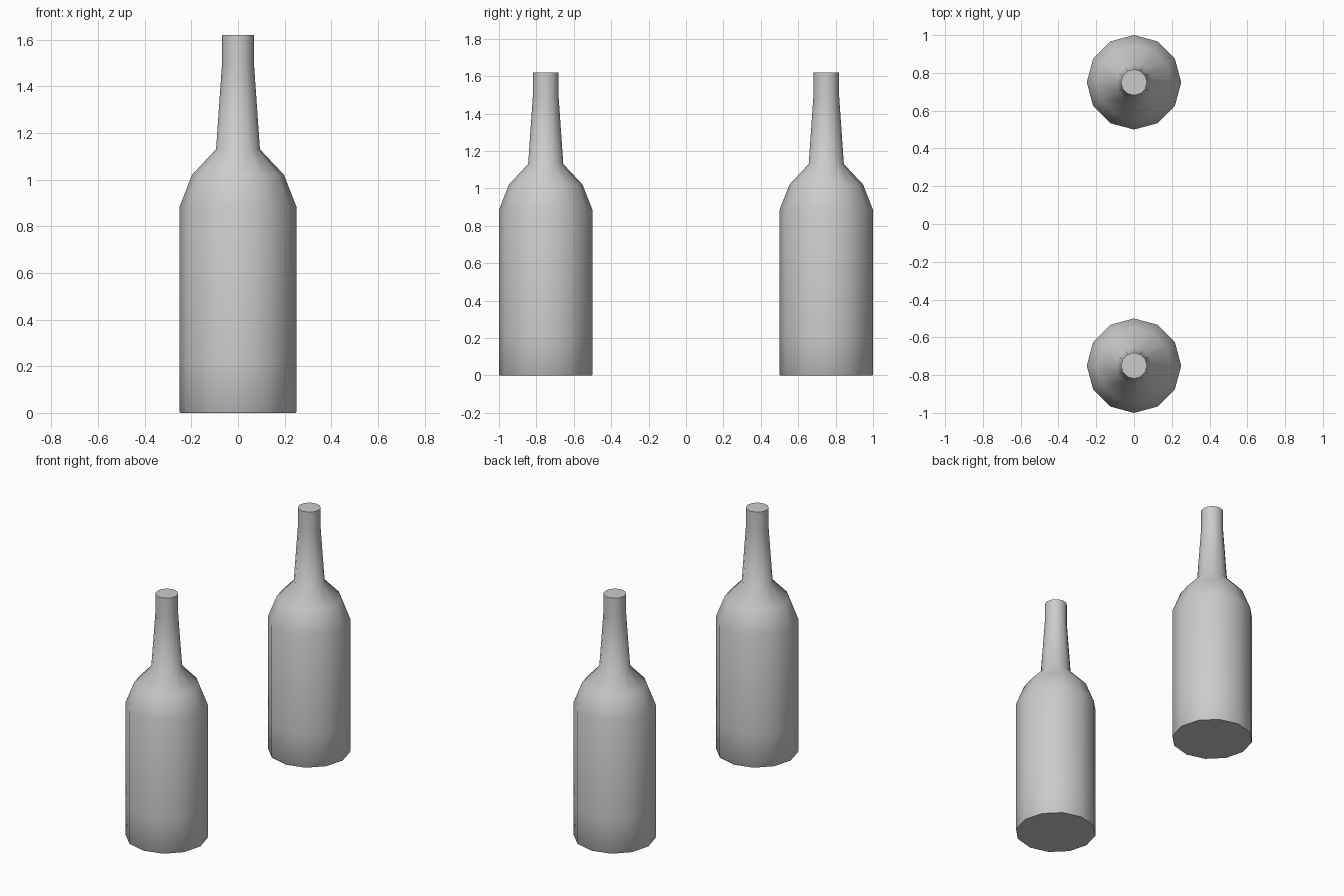
import bpy
import bmesh
from math import cos, sin, tau

cube = bpy.data.objects.get("Cube")
if cube:
    bpy.data.objects.remove(cube, do_unlink=True)

SIDES = 12

# Plain grey glass
grey = bpy.data.materials.new("plain_grey")
grey.use_nodes = True
colour = (0.6, 0.6, 0.6, 1)
grey.diffuse_color = colour
grey.node_tree.nodes["Principled BSDF"].inputs["Base Color"].default_value = colour

# Bottle outline as (radius, height), from the base to the mouth
profile = [(0.247, 0), (0.25, 0.004), (0.25, 0.22), (0.25, 0.885),
           (0.197, 1.02), (0.094, 1.13), (0.069, 1.49), (0.069, 1.62)]


def bottle_mesh():
    bm = bmesh.new()
    rings = [[bm.verts.new((r * cos(tau * i / SIDES), r * sin(tau * i / SIDES), z))
              for i in range(SIDES)] for r, z in profile]
    # Smooth walls
    for low, high in zip(rings, rings[1:]):
        for i in range(SIDES):
            j = (i + 1) % SIDES
            bm.faces.new((low[i], low[j], high[j], high[i])).smooth = True
    # Flat base and closed mouth
    bm.faces.new(rings[0][::-1])
    bm.faces.new(rings[-1])
    mesh = bpy.data.meshes.new("bottle")
    bm.to_mesh(mesh)
    bm.free()
    mesh.materials.append(grey)
    return mesh


# Two identical bottles, one in front of the other
mesh = bottle_mesh()
for name, y in (("front_bottle", -0.75), ("back_bottle", 0.75)):
    bottle = bpy.data.objects.new(name, mesh)
    bottle.location.y = y
    bpy.context.collection.objects.link(bottle)
